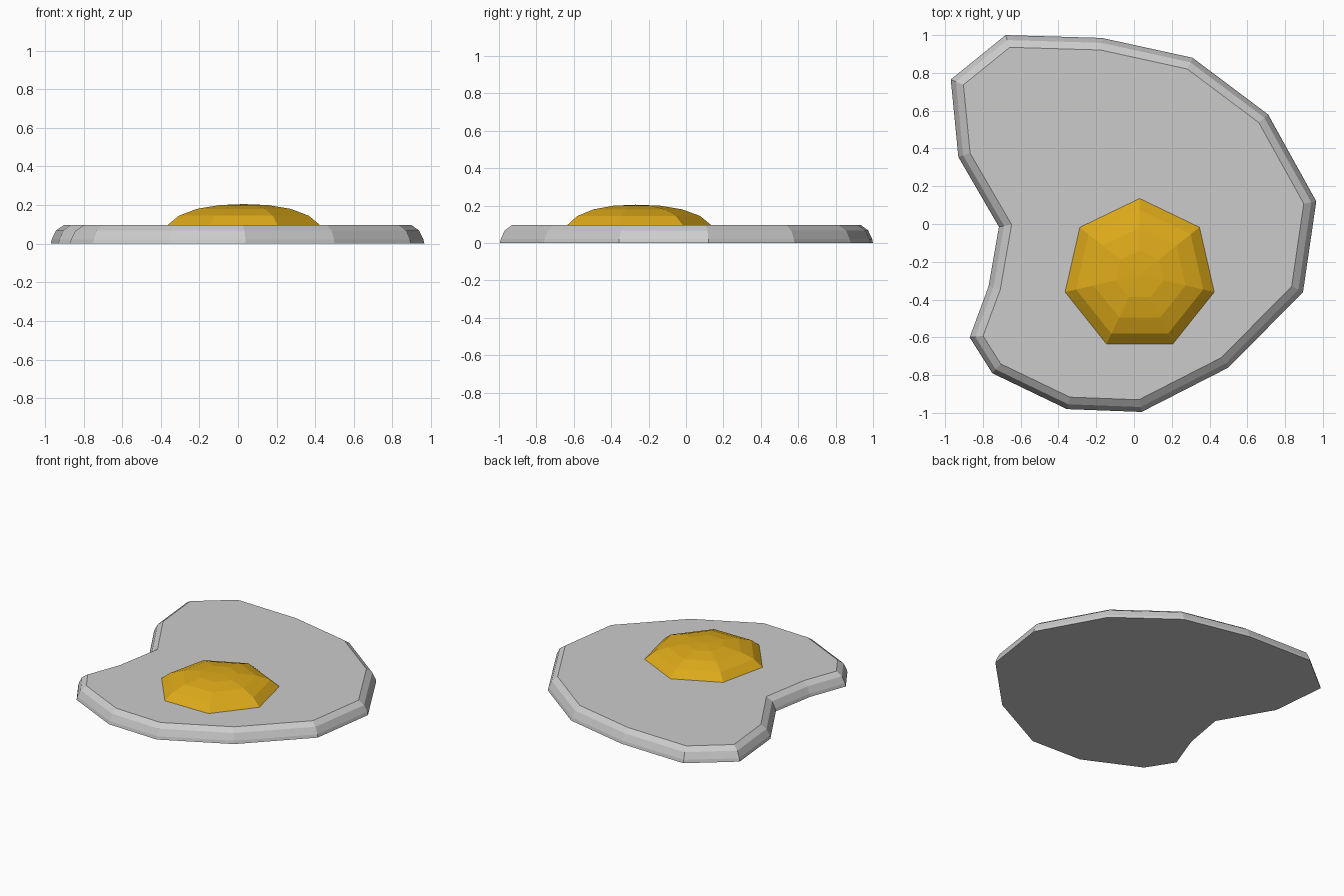
import bpy, bmesh, math
from mathutils import Vector

if "Cube" in bpy.data.objects:
    bpy.data.objects.remove(bpy.data.objects["Cube"])


def inset(points, d):
    """Mitred inward offset of a counter-clockwise outline."""
    out = []
    for i, p in enumerate(points):
        a = (p - points[i - 1]).normalized()
        b = (points[(i + 1) % len(points)] - p).normalized()
        na, nb = Vector((-a.y, a.x)), Vector((-b.y, b.x))
        out.append(p + (na + nb) * d / (1 + na.dot(nb)))
    return out


def loft(name, rings, apex=None):
    """Skin a stack of (outline, z) rings; close with a cap or an apex."""
    bm = bmesh.new()
    rows = [[bm.verts.new((p[0], p[1], z)) for p in pts] for pts, z in rings]
    n = len(rows[0])
    for lo, hi in zip(rows, rows[1:]):
        for i in range(n):
            j = (i + 1) % n
            bm.faces.new((lo[i], lo[j], hi[j], hi[i]))
    bm.faces.new(rows[0][::-1])
    if apex:
        tip = bm.verts.new(apex)
        for i in range(n):
            bm.faces.new((rows[-1][i], rows[-1][(i + 1) % n], tip))
    else:
        bm.faces.new(rows[-1])
    bmesh.ops.recalc_face_normals(bm, faces=bm.faces)
    me = bpy.data.meshes.new(name)
    bm.to_mesh(me)
    bm.free()
    ob = bpy.data.objects.new(name, me)
    bpy.context.collection.objects.link(ob)
    return ob


# Egg white: irregular slab with a rounded upper edge
outline = [Vector(p) for p in [
    (-0.97, 0.765), (-0.93, 0.355), (-0.715, -0.015), (-0.77, -0.33),
    (-0.87, -0.60), (-0.75, -0.79), (-0.355, -0.98), (0.04, -0.995),
    (0.50, -0.76), (0.895, -0.36), (0.965, 0.12), (0.71, 0.58),
    (0.31, 0.88), (-0.17, 0.985), (-0.68, 1.0)]]
loft("egg_white", [(outline, 0.0), (inset(outline, 0.005), 0.022),
                   (inset(outline, 0.026), 0.068),
                   (inset(outline, 0.064), 0.096)])

# Yolk: low seven-sided dome
cx, cy = 0.03, -0.27


def heptagon(r):
    return [(cx + r * math.cos(math.pi / 2 + math.tau * i / 7),
             cy + r * math.sin(math.pi / 2 + math.tau * i / 7))
            for i in range(7)]


yolk = loft("yolk", [(heptagon(r), z) for r, z in
                     [(0.405, 0.088), (0.405, 0.096), (0.345, 0.145),
                      (0.25, 0.18), (0.13, 0.2)]], (cx, cy, 0.205))
mat = bpy.data.materials.new("yolk_yellow")
mat.diffuse_color = (0.72, 0.40, 0.01, 1)
mat.use_nodes = True
mat.node_tree.nodes["Principled BSDF"].inputs["Base Color"].default_value = mat.diffuse_color
yolk.data.materials.append(mat)
